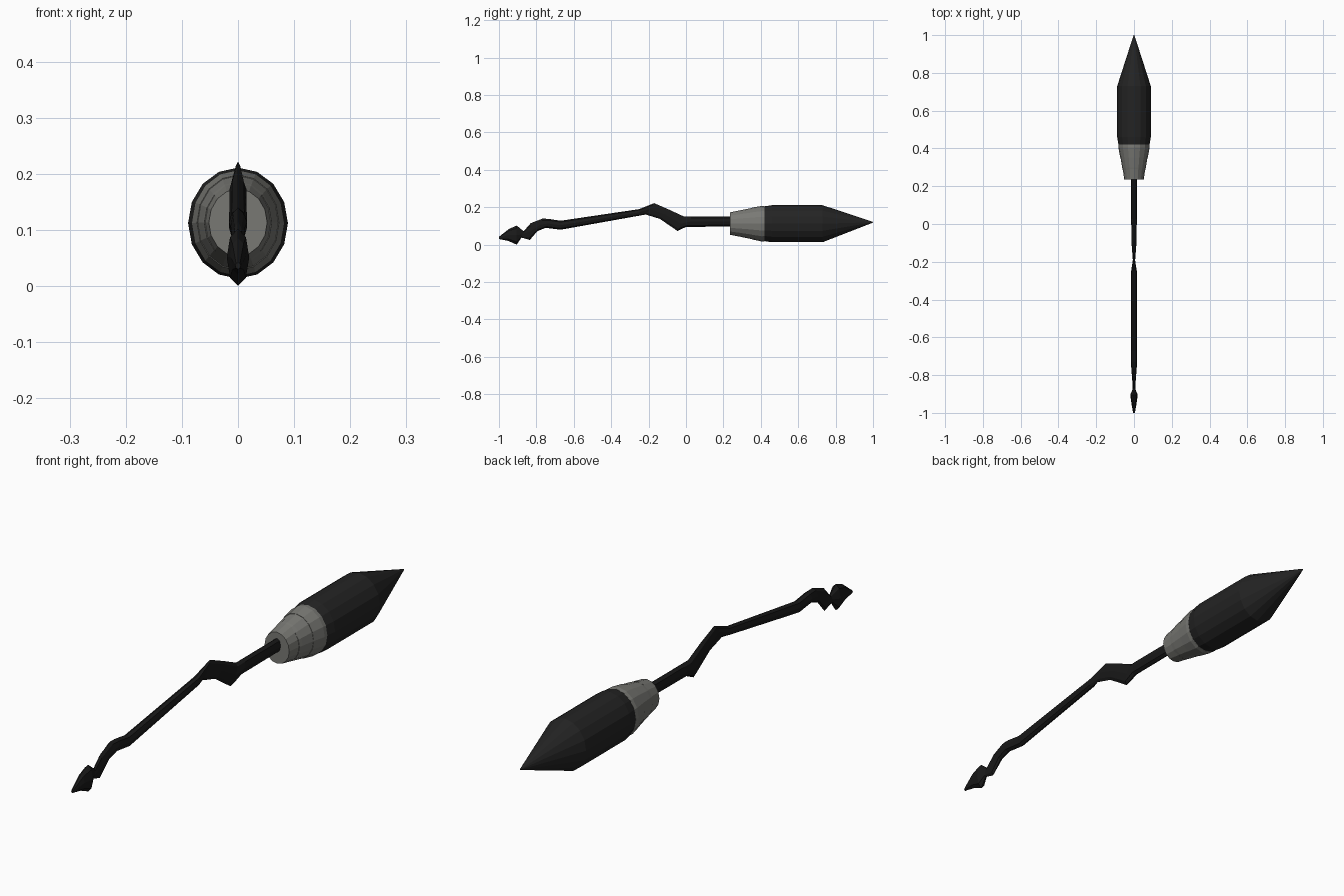
import bpy, bmesh, math


def material(name, rgb):
    m = bpy.data.materials.new(name)
    m.diffuse_color = (*rgb, 1)
    return m


black_wood = material("black wood", (0.010, 0.010, 0.010))
dark_bristle = material("dark bristle", (0.017, 0.017, 0.017))
grey_metal = material("grey metal", (0.19, 0.19, 0.175))


def loft(name, sections, sides, mat, turn=0.0):
    """Skin elliptical rings. Section = (top y, top z, bottom y, bottom z, half width)."""
    bm = bmesh.new()
    rings = []
    for ty, tz, by, bz, w in sections:
        ring = []
        for i in range(sides):
            a = 2 * math.pi * i / sides + turn
            c = (1 + math.cos(a)) / 2          # 1 at the top, 0 at the bottom
            ring.append(bm.verts.new((w * math.sin(a), by + (ty - by) * c, bz + (tz - bz) * c)))
        rings.append(ring)
    for r, s in zip(rings, rings[1:]):
        for i in range(sides):
            j = (i + 1) % sides
            bm.faces.new((r[i], r[j], s[j], s[i]))
    bm.faces.new(rings[0])
    bm.faces.new(rings[-1])
    bmesh.ops.recalc_face_normals(bm, faces=bm.faces)
    me = bpy.data.meshes.new(name)
    bm.to_mesh(me)
    bm.free()
    me.materials.append(mat)
    ob = bpy.data.objects.new(name, me)
    bpy.context.collection.objects.link(ob)
    return ob


def upright(y, z, half_height, half_width):
    return (y, z + half_height, y, z - half_height, half_width)


# Crooked handle: knotted grip, long shaft, kink, straight neck
loft("handle", [
    (-1.00, 0.042, -1.00, 0.030, 0.005),
    (-0.945, 0.085, -0.95, 0.020, 0.014),
    (-0.905, 0.102, -0.905, 0.000, 0.020),
    (-0.868, 0.072, -0.880, 0.038, 0.007),
    (-0.83, 0.115, -0.835, 0.025, 0.009),
    (-0.765, 0.140, -0.795, 0.072, 0.013),
    (-0.73, 0.137, -0.750, 0.090, 0.016),
    (-0.67, 0.128, -0.67, 0.080, 0.016),
    (-0.25, 0.190, -0.25, 0.155, 0.015),
    (-0.17, 0.222, -0.215, 0.161, 0.006),
    (-0.09, 0.187, -0.14, 0.138, 0.012),
    (-0.012, 0.151, -0.045, 0.073, 0.013),
    (0.03, 0.150, 0.00, 0.095, 0.016),
    (0.26, 0.150, 0.26, 0.097, 0.016),
], 8, black_wood)

# Three overlapping metal collars that hold the bristles
loft("collar_small", [upright(0.235, 0.113, 0.060, 0.052),
                      upright(0.290, 0.113, 0.071, 0.059)], 16, grey_metal)
loft("collar_middle", [upright(0.285, 0.113, 0.069, 0.060),
                       upright(0.300, 0.113, 0.073, 0.063),
                       upright(0.360, 0.113, 0.085, 0.073)], 16, grey_metal)
loft("collar_large", [upright(0.353, 0.113, 0.085, 0.073),
                      upright(0.405, 0.112, 0.095, 0.083),
                      upright(0.421, 0.112, 0.094, 0.083)], 16, grey_metal)

# Bristle bundle tapering to a point
loft("bristles", [upright(0.412, 0.112, 0.092, 0.081),
                  upright(0.460, 0.112, 0.099, 0.089),
                  upright(0.730, 0.112, 0.099, 0.089),
                  upright(1.000, 0.120, 0.002, 0.002)], 16, dark_bristle)
